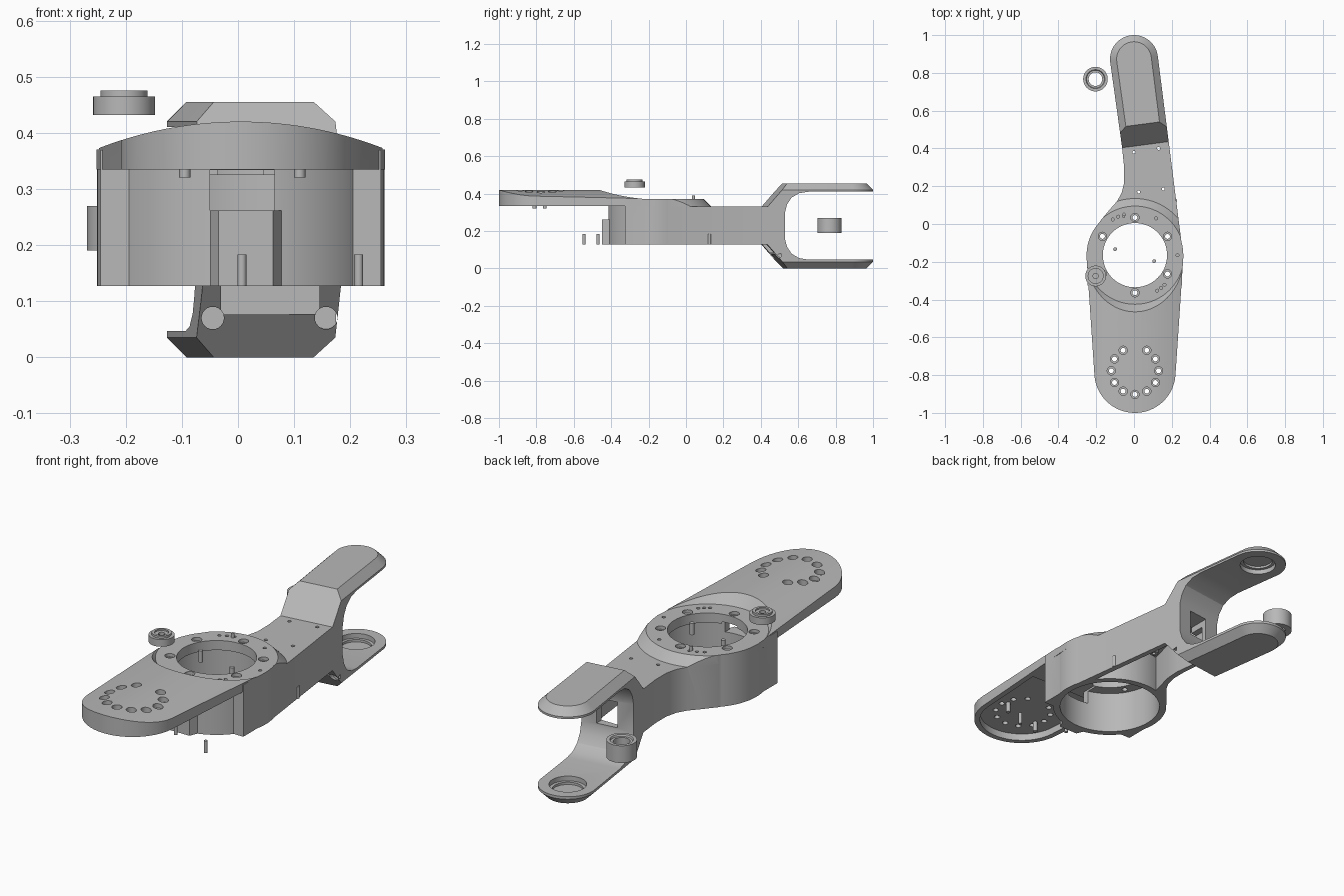
import bpy, bmesh, math
from mathutils import Matrix, Vector

if "Cube" in bpy.data.objects:
    bpy.data.objects.remove(bpy.data.objects["Cube"])

metal = bpy.data.materials.new("plain grey metal")
metal.use_nodes = True
GREY = (0.48, 0.48, 0.48, 1)
metal.diffuse_color = GREY
metal.node_tree.nodes["Principled BSDF"].inputs["Base Color"].default_value = GREY

CX, CY = 0.005, -0.165        # centre of the bearing ring
TILT = math.radians(7.5)      # lean of the forked arm
FORK = (0.0, 0.873)           # centre of the fork tips


def finish(name, bm):
    bmesh.ops.recalc_face_normals(bm, faces=bm.faces)
    me = bpy.data.meshes.new(name)
    bm.to_mesh(me)
    bm.free()
    me.materials.append(metal)
    ob = bpy.data.objects.new(name, me)
    bpy.context.collection.objects.link(ob)
    return ob


def loft(name, rings, loop=False):
    """Skin equal-length rings of points; cap the ends unless looped."""
    bm = bmesh.new()
    vs = [[bm.verts.new(p) for p in r] for r in rings]
    n = len(rings[0])
    for i in range(len(rings) if loop else len(rings) - 1):
        a, b = vs[i], vs[(i + 1) % len(vs)]
        for j in range(n):
            k = (j + 1) % n
            bm.faces.new((a[j], a[k], b[k], b[j]))
    if not loop:
        bm.faces.new(vs[0][::-1])
        bm.faces.new(vs[-1])
    return finish(name, bm)


def prism(name, pts, z0, z1):
    return loft(name, [[(x, y, z) for x, y in pts] for z in (z0, z1)])


def box(name, x0, x1, y0, y1, z0, z1):
    return prism(name, [(x0, y0), (x1, y0), (x1, y1), (x0, y1)], z0, z1)


def cyls(name, spots, r, z0, z1, r2=None, seg=24):
    bm = bmesh.new()
    for x, y in spots:
        bmesh.ops.create_cone(bm, cap_ends=True, segments=seg, radius1=r,
                              radius2=r if r2 is None else r2, depth=z1 - z0,
                              matrix=Matrix.Translation((x, y, (z0 + z1) / 2)))
    return finish(name, bm)


def rods_y(name, spots, r, y0, y1, seg=24):
    bm = bmesh.new()
    for x, z in spots:
        m = Matrix.Translation((x, (y0 + y1) / 2, z)) @ Matrix.Rotation(math.pi / 2, 4, 'X')
        bmesh.ops.create_cone(bm, cap_ends=True, segments=seg, radius1=r, radius2=r,
                              depth=y1 - y0, matrix=m)
    return finish(name, bm)


def lathe(name, profile, x, y, seg=48):
    turn = [2 * math.pi * i / seg for i in range(seg)]
    return loft(name, [[(x + r * math.cos(t), y + r * math.sin(t), z) for r, z in profile]
                       for t in turn], loop=True)


def arc(cx, cy, r, a0, a1, n):
    return [(cx + r * math.cos(math.radians(a0 + (a1 - a0) * i / n)),
             cy + r * math.sin(math.radians(a0 + (a1 - a0) * i / n))) for i in range(n + 1)]


def inset(pts, d):
    """Move a counter-clockwise outline inwards by d."""
    out = []
    for i, p in enumerate(pts):
        p = Vector(p)
        e1 = (p - Vector(pts[i - 1])).normalized()
        e2 = (Vector(pts[(i + 1) % len(pts)]) - p).normalized()
        n1, n2 = Vector((-e1.y, e1.x)), Vector((-e2.y, e2.x))
        out.append(tuple(p + (n1 + n2) * d / (1 + n1.dot(n2))))
    return out


def combine(target, op, *others):
    bpy.context.view_layer.objects.active = target
    for o in others:
        m = target.modifiers.new("solid", 'BOOLEAN')
        m.operation, m.solver, m.object = op, 'EXACT', o
        bpy.ops.object.modifier_apply(modifier=m.name)
        bpy.data.objects.remove(o)
    return target


# forked arm: side profile clipped by a chamfered plan outline
plan = ([(0.26, CY)] + arc(*FORK, 0.127, 7.5, 187.5, 36) +
        [(-0.065, 0.42), (-0.052, 0.3), (-0.052, 0.22), (-0.065, 0.165), (-0.09, 0.12),
         (-0.13, 0.075), (-0.18, 0.015), (-0.24, CY)])
small = inset(plan, 0.035)
plan_solid = loft("plan", [[(x, y, z) for x, y in o] for o, z in
                           ((small, 0), (plan, 0.035), (plan, 0.42), (small, 0.455))])
lower = [(0.54, -0.01), (1.1, -0.01), (1.1, 0.047), (0.64, 0.047), (0.59, 0.055),
         (0.55, 0.078), (0.525, 0.115), (0.513, 0.16)]
side = ([(-0.25, 0.127), (0.42, 0.127)] + lower +
        [(y, 0.457 - z) for y, z in lower[::-1]] + [(0.42, 0.33), (-0.25, 0.33)])
spin = Matrix.Translation((0.06, 0.42, 0)) @ Matrix.Rotation(TILT, 4, 'Z') @ \
    Matrix.Translation((-0.06, -0.42, 0))
body = loft("arm_link", [[spin @ Vector((x, y, z)) for y, z in side] for x in (-0.6, 0.6)])
combine(body, 'INTERSECT', plan_solid)

# sloped skirt behind the ring
skirt = cyls("skirt", [(CX, CY)], 0.30, 0.33, 0.37, 0.26, 96)
combine(skirt, 'INTERSECT', prism("skirt_clip", plan, 0.3, 0.4))

# crowned front plate with a conical step down to the ring
plate_pts = arc(CX, -0.785, 0.215, 184, 356, 48) + [(CX + 0.257, CY), (CX - 0.257, CY)]
plate = prism("plate", plate_pts, 0.335, 0.46)
combine(plate, 'INTERSECT', rods_y("crown", [(CX, -0.281)], 0.701, -1.2, 0.2, 256))
combine(plate, 'DIFFERENCE',
        cyls("step", [(CX, CY)], 0.26, 0.37, 0.47, 0.34, 96),
        prism("pocket", arc(CX, -0.785, 0.19, 184, 356, 32) +
              [(CX + 0.21, -0.455), (CX - 0.21, -0.455)], 0.3, 0.368))

# ring housing, corner shoulders and front pad
housing = cyls("housing", [(CX, CY)], 0.256, 0.127, 0.37, seg=96)
shoulders = box("shoulders", CX - 0.25, CX + 0.25, -0.325, CY, 0.127, 0.369)
pad = prism("pad", [(-0.055, -0.40), (-0.035, -0.448), (0.062, -0.448), (0.082, -0.40)],
            0.127, 0.262)
combine(body, 'UNION', housing, shoulders, skirt, plate, pad)

# bore, hollow housing and front cable window
combine(body, 'DIFFERENCE',
        cyls("bore", [(CX, CY)], 0.17, 0.05, 0.6, seg=96),
        cyls("hollow", [(CX, CY)], 0.225, 0.05, 0.325, seg=96),
        box("window", -0.05, 0.065, -0.6, -0.33, 0.262, 0.334))

# hollow arm, relief under the fork and window in the web
cavity = arc(CX, CY, 0.255, 35, 105, 16) + [(-0.03, 0.2), (-0.025, 0.27), (-0.04, 0.4), (0.16, 0.43)]
relief = box("relief", -0.03, 0.145, 0.37, 0.48, 0.076, 0.26)
web = box("web_window", 0.0, 0.1, 0.4, 0.58, 0.17, 0.29)
combine(body, 'DIFFERENCE', prism("cavity", cavity, 0.05, 0.3), relief, web,
        rods_y("slope_screws", [(-0.045, 0.07), (0.157, 0.07)], 0.02, 0.38, 0.508))

# bearing seats in the fork tips
for r, z0, z1 in ((0.08, 0.025, 0.1), (0.066, 0.014, 0.06), (0.08, 0.36, 0.432), (0.066, 0.4, 0.442)):
    combine(body, 'DIFFERENCE', cyls("seat", [FORK], r, z0, z1, seg=64))

# bolt circles: stepped through holes
ring_bolts = arc(CX, CY, 0.199, 30, 330, 5)
plate_bolts = arc(CX, -0.777, 0.125, 120, 420, 10)
combine(body, 'DIFFERENCE',
        cyls("ring_sinks", ring_bolts, 0.022, 0.355, 0.5),
        cyls("ring_holes", ring_bolts, 0.013, 0.3, 0.5),
        cyls("plate_sinks", plate_bolts, 0.022, 0.39, 0.5),
        cyls("plate_holes", plate_bolts, 0.013, 0.3, 0.5))

# small dowel and screw holes
arm_holes = [(0.0, 0.38), (0.13, 0.4), (0.025, 0.17), (0.155, 0.185)]
dowels = arc(CX, CY, 0.222, 105, 122, 2) + arc(CX, CY, 0.222, 302, 315, 2) + \
    arc(CX, CY, 0.225, 0, 60, 1)
combine(body, 'DIFFERENCE', cyls("arm_holes", arm_holes, 0.008, 0.28, 0.4, seg=12),
        cyls("dowel_holes", dowels, 0.008, 0.35, 0.4, seg=12))

# screw posts inside the arm
posts = lathe_posts = [
    lathe("screw_post", [(0.008, 0.25), (0.02, 0.25), (0.02, 0.302), (0.008, 0.302)], x, y, 16)
    for x, y in arm_holes[2:]]

# loose and fitted pins
pins = [cyls("long_pin", [(0.215, -0.545), (0.007, -0.47), (0.221, 0.125)], 0.008, 0.127, 0.183, seg=16),
        cyls("bore_pin", [(-0.1, -0.133), (0.107, -0.197)], 0.01, 0.31, 0.365, seg=16),
        cyls("plate_pin", [(-0.095, -0.81), (0.11, -0.755)], 0.01, 0.32, 0.37, seg=16),
        cyls("ring_pin", [(-0.055, 0.04)], 0.008, 0.34, 0.39, seg=16),
        cyls("edge_pin", [(0.007, -0.991)], 0.007, 0.402, 0.418, seg=12)]

# spacer bushings
bushings = [
    lathe("flanged_bushing", [(0.014, 0.432), (0.055, 0.432), (0.055, 0.465), (0.042, 0.465),
                              (0.042, 0.475), (0.03, 0.475), (0.03, 0.468), (0.014, 0.468)],
          -0.203, -0.275),
    lathe("rear_bushing", [(0.036, 0.19), (0.065, 0.19), (0.065, 0.27), (0.05, 0.27),
                           (0.047, 0.262), (0.036, 0.262)], -0.204, 0.767)]

# smooth round faces, keep edges sharp
bpy.ops.object.select_all(action='DESELECT')
for ob in [body] + posts + pins + bushings:
    ob.select_set(True)
bpy.context.view_layer.objects.active = body
bpy.ops.object.shade_smooth_by_angle(angle=math.radians(25))
